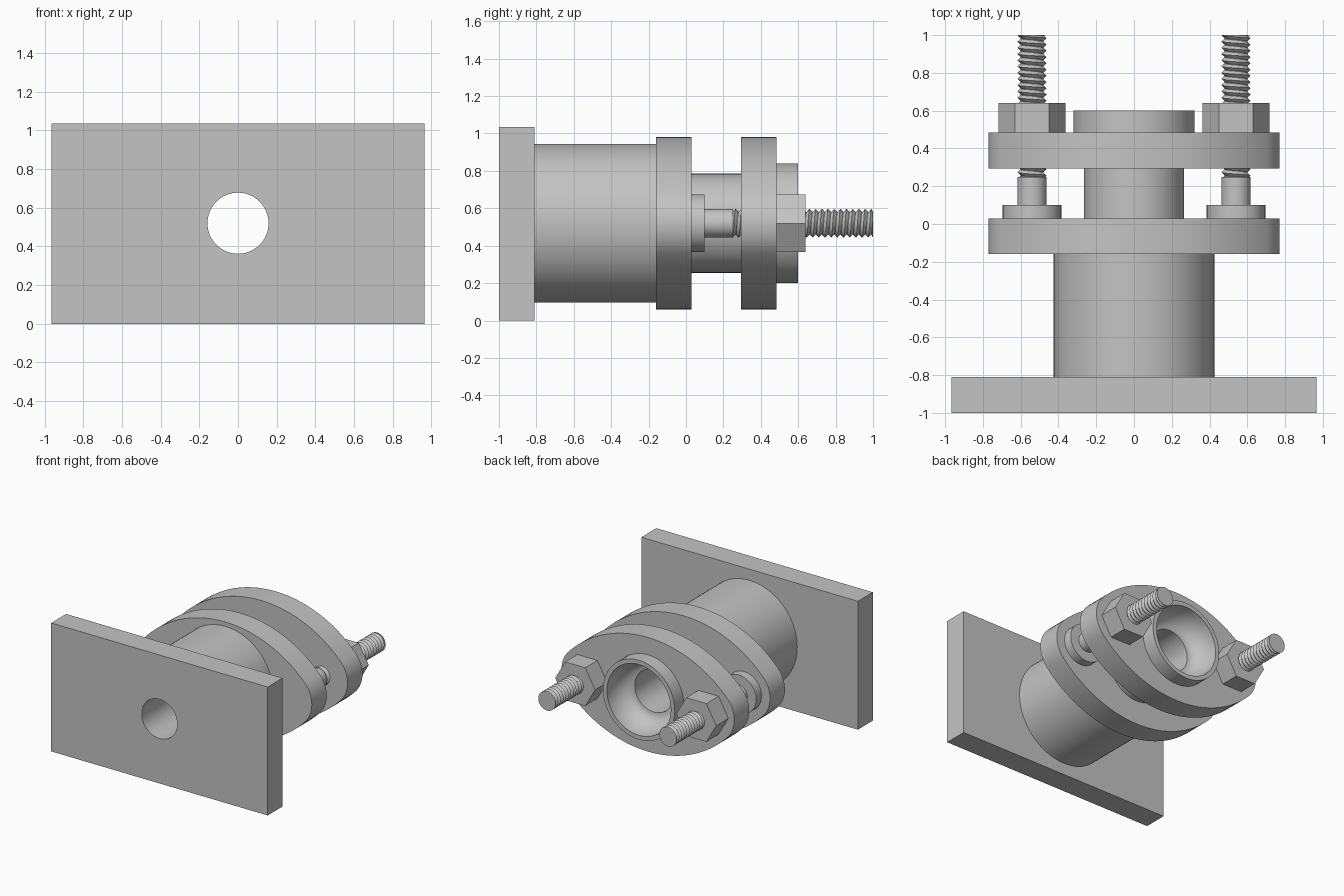
import bpy
import bmesh
from math import sin, cos, pi, tau, atan2, radians, sqrt

cube = bpy.data.objects.get("Cube")
if cube:
    bpy.data.objects.remove(cube, do_unlink=True)

AXIS_Z = 0.52      # height of the main axis
BOLT_X = 0.54      # studs sit this far to each side
BORE = 0.158

steel = bpy.data.materials.new("grey_steel")
GREY = (0.55, 0.55, 0.55, 1)
steel.diffuse_color = GREY
steel.use_nodes = True
steel.node_tree.nodes["Principled BSDF"].inputs["Base Color"].default_value = GREY


def finish(bm, name, x=0):
    bmesh.ops.recalc_face_normals(bm, faces=bm.faces[:])
    mesh = bpy.data.meshes.new(name)
    bm.to_mesh(mesh)
    bm.free()
    mesh.materials.append(steel)
    ob = bpy.data.objects.new(name, mesh)
    ob.location = (x, 0, AXIS_Z)
    bpy.context.collection.objects.link(ob)
    bpy.ops.object.select_all(action='DESELECT')
    ob.select_set(True)
    bpy.context.view_layer.objects.active = ob
    bpy.ops.object.shade_smooth_by_angle(angle=radians(30))
    return ob


def lathe(name, profile, x=0, n=72):
    """Turn a closed (radius, y) profile around the y axis."""
    bm = bmesh.new()
    rings = [[bm.verts.new((r * cos(tau * j / n), y, r * sin(tau * j / n)))
              for r, y in profile] for j in range(n)]
    k = len(profile)
    for j in range(n):
        a, b = rings[j], rings[(j + 1) % n]
        for i in range(k):
            m = (i + 1) % k
            bm.faces.new((a[i], a[m], b[m], b[i]))
    bmesh.ops.remove_doubles(bm, verts=bm.verts[:], dist=1e-5)
    return finish(bm, name, x)


def tube(name, inner, outer, y0, y1, x=0, n=72):
    return lathe(name, [(inner, y0), (outer, y0), (outer, y1), (inner, y1)], x, n)


def circle(r, n=72):
    return [(r * cos(tau * i / n), r * sin(tau * i / n)) for i in range(n)]


def slab(name, outline, hole, y0, y1):
    """Extrude an x/z outline with a round hole along y."""
    bm = bmesh.new()
    edges = []
    for loop in (outline, circle(hole)):
        vs = [bm.verts.new((x, y0, z)) for x, z in loop]
        edges += [bm.edges.new((vs[i - 1], vs[i])) for i in range(len(vs))]
    bmesh.ops.triangle_fill(bm, edges=edges, use_beauty=True, use_dissolve=False,
                            normal=(0, -1, 0))
    ext = bmesh.ops.extrude_face_region(bm, geom=bm.faces[:], use_keep_orig=True)
    moved = [v for v in ext["geom"] if isinstance(v, bmesh.types.BMVert)]
    bmesh.ops.translate(bm, verts=moved, vec=(0, y1 - y0, 0))
    return finish(bm, name)


def oval(half_height=0.46, end_r=0.23, steps=20):
    """Two wide arcs blended into round ends centred on the studs."""
    gap = half_height - end_r
    drop = (BOLT_X ** 2 - gap ** 2) / (2 * gap)
    big = half_height + drop
    blend = atan2(drop, BOLT_X)
    pts = []
    for side in (1, -1):
        for i in range(steps):          # round end
            a = -blend + 2 * blend * i / steps
            pts.append((side * (BOLT_X + end_r * cos(a)), side * end_r * sin(a)))
        for i in range(2 * steps):      # wide arc
            a = blend + (pi - 2 * blend) * i / (2 * steps)
            pts.append((side * big * cos(a), side * (big * sin(a) - drop)))
    return pts


def thread(name, x, y0, y1, crest=0.077, root=0.06, pitch=0.033, n=28):
    """Helical V thread, trimmed flat at both ends."""
    bm = bmesh.new()
    count = int((y1 - y0) / pitch + 2) * 2
    rows = []
    for i in range(count + 1):
        r = crest if i % 2 else root
        row = []
        for j in range(n + 1):
            a = tau * j / n
            y = y0 + pitch * (i / 2 - 1 + j / n)
            row.append(bm.verts.new((r * cos(a), min(max(y, y0), y1), r * sin(a))))
        rows.append(row)
    for a, b in zip(rows, rows[1:]):
        for j in range(n):
            bm.faces.new((a[j], a[j + 1], b[j + 1], b[j]))
    bmesh.ops.remove_doubles(bm, verts=bm.verts[:], dist=1e-5)
    return finish(bm, name, x)


# Mounting plate and barrel
W, H = 0.965, AXIS_Z
slab("mounting_plate", [(-W, -H), (W, -H), (W, H - 0.005), (-W, H - 0.005)],
     BORE, -1.0, -0.81)
tube("barrel", BORE, 0.425, -0.81, -0.16)

# Pair of oval flanges
slab("barrel_flange", oval(), BORE, -0.16, 0.03)
slab("gland_flange", oval(), 0.265, 0.295, 0.485)

# Gland sleeve with a collar and a bowl-shaped mouth
bowl = [(0.17 + 0.115 * sin(pi / 2 * i / 10), 0.60 - 0.19 * cos(pi / 2 * i / 10))
        for i in range(11)]
lathe("gland_sleeve", [(0.17, 0.03), (0.265, 0.03), (0.265, 0.485), (0.32, 0.485),
                       (0.32, 0.60)] + bowl[::-1])

# Studs, collars and hex nuts on both sides
for side, x in (("left", BOLT_X), ("right", -BOLT_X)):
    tube(side + "_stud_collar", 0, 0.155, 0.03, 0.10, x, 48)
    tube(side + "_stud_shank", 0, 0.077, 0.10, 0.25, x, 32)
    tube(side + "_stud_core", 0, 0.061, 0.24, 1.0, x, 32)
    thread(side + "_stud_thread", x, 0.24, 1.0)
    tube(side + "_hex_nut", 0.05, 0.178, 0.485, 0.64, x, 6)
